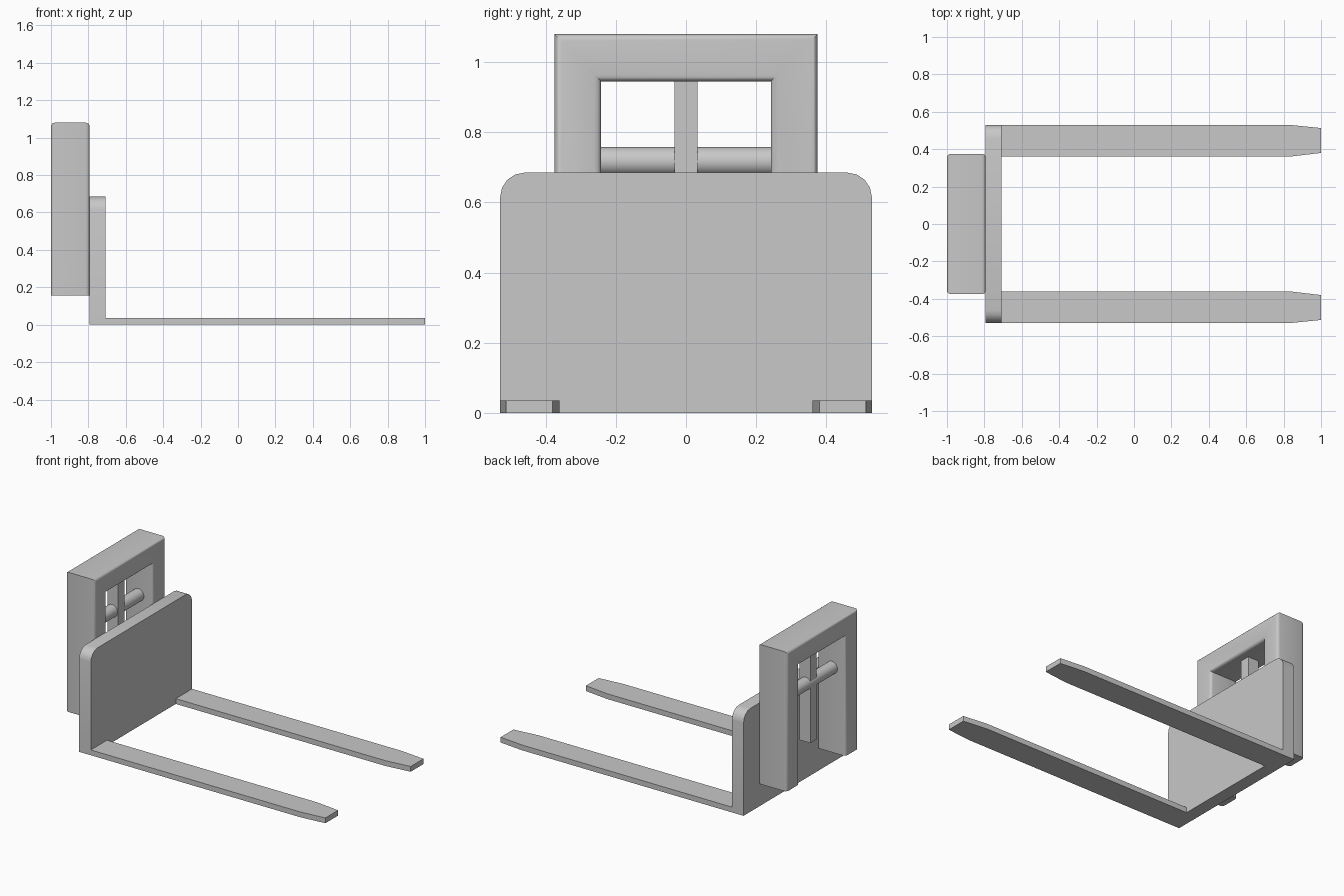
import bpy, bmesh, math

cube = bpy.data.objects.get("Cube")
if cube:
    bpy.data.objects.remove(cube, do_unlink=True)

grey = bpy.data.materials.new("plain_grey")
grey.use_nodes = True
colour = (0.58, 0.58, 0.58, 1)
grey.diffuse_color = colour
grey.node_tree.nodes["Principled BSDF"].inputs["Base Color"].default_value = colour


def finish(name, bm):
    """Turn a bmesh into a named object with shading and material."""
    bmesh.ops.recalc_face_normals(bm, faces=bm.faces[:])
    mesh = bpy.data.meshes.new(name)
    bm.to_mesh(mesh)
    bm.free()
    mesh.materials.append(grey)
    obj = bpy.data.objects.new(name, mesh)
    bpy.context.collection.objects.link(obj)
    bpy.ops.object.select_all(action='DESELECT')
    obj.select_set(True)
    bpy.context.view_layer.objects.active = obj
    bpy.ops.object.shade_smooth_by_angle(angle=math.radians(35))
    return obj


def prism(points, vector):
    """Extrude a flat outline along a vector."""
    bm = bmesh.new()
    face = bm.faces.new([bm.verts.new(p) for p in points])
    new = bmesh.ops.extrude_face_region(bm, geom=[face])["geom"]
    verts = [g for g in new if isinstance(g, bmesh.types.BMVert)]
    bmesh.ops.translate(bm, verts=verts, vec=vector)
    return bm


# Mast: upside-down U with rounded front and back rims
base, inner, outer = 0.155, 0.242, 0.375
half = [(inner, base), (outer, base), (outer, 1.08)]
outline = half + [(-outer, 1.08), (-outer, base), (-inner, base),
                  (-inner, 0.945), (inner, 0.945)]
bm = prism([(-1, y, z) for y, z in outline], (0.207, 0, 0))
rims = [e for e in bm.edges
        if abs(e.verts[0].co.x - e.verts[1].co.x) < 0.001
        and max(v.co.z for v in e.verts) > base + 0.01]
bmesh.ops.bevel(bm, geom=rims, offset=0.02, segments=4, profile=0.5,
                affect='EDGES')
finish("mast_frame", bm)

# Central lift bar inside the mast
bar = [(-0.935, -0.033), (-0.855, -0.033), (-0.855, 0.033), (-0.935, 0.033)]
finish("lift_bar", prism([(x, y, 0.33) for x, y in bar], (0, 0, 0.63)))

# Round cross rod between the mast legs
bm = bmesh.new()
bmesh.ops.create_cone(bm, cap_ends=True, segments=32, radius1=0.041,
                      radius2=0.041, depth=0.5)
for v in bm.verts:
    x, y, z = v.co
    v.co = (x - 0.9, z, y + 0.717)
finish("cross_rod", bm)

# Carriage plate with rounded top corners
width, top, radius = 0.53, 0.685, 0.07
arc = [(width - radius + radius * math.cos(a), top - radius + radius * math.sin(a))
       for a in (math.pi / 2 * i / 4 for i in range(5))]
outline = [(width, 0)] + arc + [(-y, z) for y, z in reversed(arc)] + [(-width, 0)]
finish("carriage_plate", prism([(-0.793, y, z) for y, z in outline], (0.085, 0, 0)))

# Forks with tapered tips
fork = [(-0.709, 0.36), (0.83, 0.36), (1, 0.38),
        (1, 0.513), (0.83, 0.53), (-0.709, 0.53)]
for name, side in (("left_fork", -1), ("right_fork", 1)):
    finish(name, prism([(x, y * side, 0) for x, y in fork], (0, 0, 0.035)))
